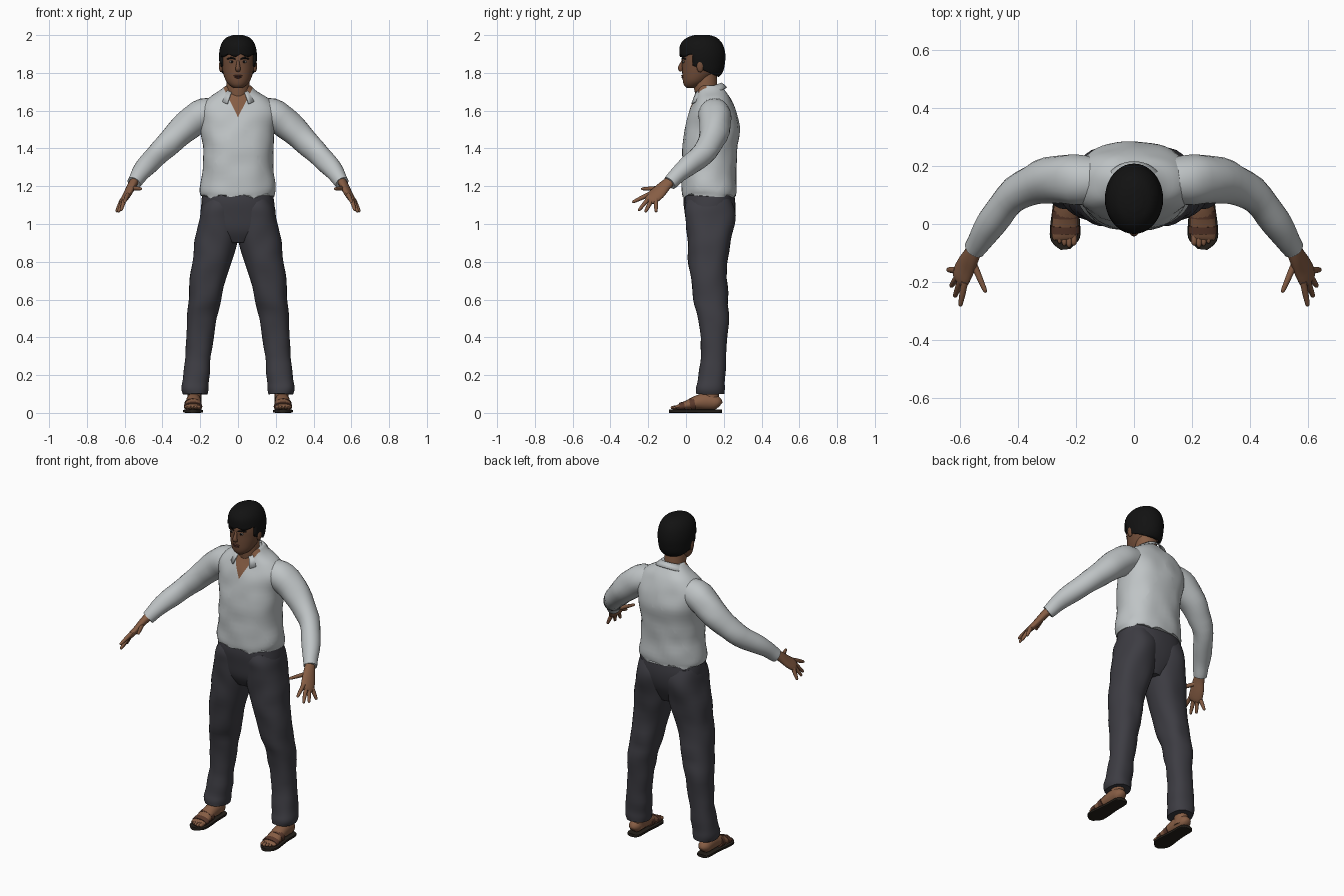
import bpy, bmesh, math
from mathutils import Vector, Matrix, noise

if "Cube" in bpy.data.objects:
    bpy.data.objects.remove(bpy.data.objects["Cube"])


def material(name, *rgb):
    m = bpy.data.materials.new(name)
    m.use_nodes = True
    m.diffuse_color = (*rgb, 1)
    m.node_tree.nodes["Principled BSDF"].inputs["Base Color"].default_value = (*rgb, 1)
    return m


SHIRT = material("pale grey cloth", 0.52, 0.55, 0.56)
TROUSERS = material("charcoal cloth", 0.047, 0.046, 0.056)
SKIN = material("brown skin", 0.24, 0.11, 0.058)
FACE = material("face skin", 0.17, 0.077, 0.042)
HAIR = material("black hair", 0.006, 0.006, 0.006)
SOLE = material("dark sole", 0.018, 0.014, 0.01)
STRAP = material("leather strap", 0.1, 0.04, 0.024)
LIPS = material("lips", 0.1, 0.035, 0.025)
EYE = material("eye white", 0.28, 0.25, 0.23)


def finish(bm, name, mats, mirror=False, wrinkle=0.0, thick=0.0):
    """Turn a bmesh into a smooth object, optionally creased, thickened, mirrored."""
    bm.normal_update()
    if wrinkle:
        for v in bm.verts:
            v.co += v.normal * wrinkle * noise.noise(v.co * 11)
    mesh = bpy.data.meshes.new(name)
    bm.to_mesh(mesh)
    bm.free()
    for m in mats:
        mesh.materials.append(m)
    mesh.shade_smooth()
    mesh.set_sharp_from_angle(angle=math.radians(50))
    obj = bpy.data.objects.new(name, mesh)
    bpy.context.collection.objects.link(obj)
    if thick:
        mod = obj.modifiers.new("thickness", 'SOLIDIFY')
        mod.thickness, mod.offset = thick, -1
    if mirror:
        mod = obj.modifiers.new("mirror", 'MIRROR')
        mod.use_mirror_merge = False
    return obj


def smooth_rows(rows, steps):
    """Catmull-Rom interpolation of rows of numbers."""
    out = []
    for i in range(len(rows) - 1):
        quad = (rows[max(i - 1, 0)], rows[i], rows[i + 1], rows[min(i + 2, len(rows) - 1)])
        for k in range(steps):
            t = k / steps
            out.append([b + t * (c - a) / 2 + t * t * (a - 2.5 * b + 2 * c - d / 2)
                        + t ** 3 * (1.5 * (b - c) + (d - a) / 2) for a, b, c, d in zip(*quad)])
    return out + [list(rows[-1])]


def skin_rings(rings, n, power):
    """Bridge superellipse rings given as (centre, u, v)."""
    bm = bmesh.new()
    loops = []
    for centre, u, v in rings:
        loop = []
        for k in range(n):
            c, s = math.cos(math.tau * k / n), math.sin(math.tau * k / n)
            a, b = (math.copysign(abs(w) ** (2 / power), w) for w in (c, s))
            loop.append(bm.verts.new(centre + u * a + v * b))
        loops.append(loop)
    for low, high in zip(loops, loops[1:]):
        for k in range(n):
            j = (k + 1) % n
            bm.faces.new((low[k], low[j], high[j], high[k]))
    bm.faces.new(loops[0])
    bm.faces.new(loops[-1])
    bmesh.ops.recalc_face_normals(bm, faces=bm.faces)
    return bm


def loft(rows, n=32, steps=4, power=2.0):
    """Upright body from rows (z, x0, x1, y0, y1)."""
    return skin_rings([(Vector(((a + b) / 2, (c + d) / 2, z)), Vector(((b - a) / 2, 0, 0)),
                        Vector((0, (d - c) / 2, 0))) for z, a, b, c, d in smooth_rows(rows, steps)], n, power)


def centred(rows):
    return [(z, -w, w, f, b) for z, w, f, b in rows]


def tube(rows, side=(0, 0, 1), n=16, steps=3, power=2.0):
    """Body along a path of rows (x, y, z, side radius, normal radius)."""
    rows = smooth_rows(rows, steps)
    pts = [Vector(r[:3]) for r in rows]
    rings = []
    for i, r in enumerate(rows):
        t = (pts[min(i + 1, len(pts) - 1)] - pts[max(i - 1, 0)]).normalized()
        u = Vector(side)
        u = (u - t * u.dot(t)).normalized()
        rings.append((pts[i], u * r[3], t.cross(u) * r[4]))
    return skin_rings(rings, n, power)


def ball(name, centre, radii, mat, mirror=True):
    bm = bmesh.new()
    bmesh.ops.create_uvsphere(bm, u_segments=16, v_segments=10, radius=1,
                              matrix=Matrix.Translation(centre) @ Matrix.Diagonal((*radii, 1)))
    return finish(bm, name, [mat], mirror)


def cut(bm, point, normal):
    bmesh.ops.bisect_plane(bm, geom=bm.verts[:] + bm.edges[:] + bm.faces[:],
                           plane_co=point, plane_no=normal)


# Shirt body with a V opening and an uneven hem
bm = loft(centred([(1.15, .192, -.018, .265), (1.19, .2, -.024, .268), (1.3, .184, -.022, .265),
                   (1.42, .187, -.018, .277), (1.52, .2, -.002, .283), (1.6, .205, .02, .262),
                   (1.66, .165, .045, .238), (1.7, .105, .06, .212), (1.73, .066, .065, .19)]),
          n=48, power=2.3)
for v in bm.verts:
    if v.co.z < 1.152:
        v.co.z += .009 * math.sin(v.co.x * 55) + .004 * math.sin(v.co.x * 140)
slope, tip = 0.5, 1.565
for sign in (-1, 1):
    cut(bm, (0, 0, tip), (sign, 0, -slope))
for f in bm.faces:
    c = f.calc_center_median()
    f.material_index = int(c.y < .11 and abs(c.x) < slope * (c.z - tip))
finish(bm, "shirt_body", [SHIRT, SKIN], wrinkle=.007)

# Sleeves
finish(tube([(.1, .15, 1.6, .07, .075), (.2, .152, 1.57, .087, .088), (.295, .15, 1.495, .077, .078),
             (.405, .105, 1.39, .062, .06), (.49, .005, 1.3, .052, .052), (.54, -.07, 1.235, .041, .041),
             (.552, -.088, 1.218, .038, .038)], n=24, steps=4),
       "sleeve", [SHIRT], mirror=True, wrinkle=.007)

# Folded collar
bm = bmesh.new()
previous = None
for k in range(33):
    a = math.radians(32 + 296 * k / 32)
    s, c = math.sin(a), math.cos(a)
    top = 1.722 - .027 * c
    pair = [bm.verts.new((.068 * s, .115 - .075 * c, top)),
            bm.verts.new((.108 * s, .115 - .102 * c, top - .045 - .02 * c))]
    if previous:
        bm.faces.new((previous[0], previous[1], pair[1], pair[0]))
    previous = pair
finish(bm, "collar", [SHIRT], thick=.006)

# Trousers: hips and legs
finish(loft(centred([(.9, .07, .04, .2), (.96, .16, .01, .23), (1.02, .192, -.002, .252),
                     (1.1, .193, -.012, .262), (1.17, .183, -.008, .255)]), power=2.4),
       "trouser_hips", [TROUSERS], wrinkle=.004)
finish(loft([(.1, .163, .288, .05, .205), (.13, .155, .297, .05, .208), (.18, .152, .296, .066, .206),
             (.3, .143, .28, .08, .212), (.5, .112, .27, .066, .226), (.6, .09, .26, .04, .222),
             (.75, .048, .247, .02, .217), (.88, .008, .235, .01, .232), (1.0, -.01, .21, 0, .256),
             (1.08, 0, .196, -.008, .258), (1.13, .02, .18, .01, .24)], power=2.3),
       "trouser_leg", [TROUSERS], mirror=True, wrinkle=.008)

# Neck and head
finish(loft(centred([(1.6, .05, .07, .17), (1.68, .058, .05, .168), (1.75, .061, .04, .165),
                     (1.82, .06, .05, .16)]), n=24), "neck", [SKIN])
finish(loft(centred([(1.72, .022, .004, .05), (1.735, .045, -.01, .085), (1.76, .065, -.017, .12),
                     (1.8, .079, -.02, .16), (1.84, .086, -.021, .182), (1.88, .088, -.022, .19),
                     (1.93, .082, -.01, .18), (1.97, .05, .03, .15)])), "head", [FACE])
finish(tube([(0, -.016, 1.868, .007, .005), (0, -.024, 1.845, .009, .01), (0, -.03, 1.822, .014, .013),
             (0, -.022, 1.81, .011, .006)], side=(1, 0, 0)), "nose", [FACE])
ball("eye", (.033, -.013, 1.859), (.014, .006, .006), EYE)
ball("pupil", (.033, -.018, 1.859), (.006, .003, .006), HAIR)
ball("upper_lip", (0, -.018, 1.785), (.023, .008, .005), LIPS, False)
ball("lower_lip", (0, -.017, 1.776), (.018, .008, .005), LIPS, False)
ball("ear", (.09, .075, 1.835), (.011, .019, .032), FACE)
finish(tube([(.013, -.021, 1.872, .003, .003), (.035, -.017, 1.879, .005, .005),
             (.058, -.002, 1.873, .003, .003)]), "eyebrow", [HAIR], mirror=True)

# Hair cap cut along the fringe, sideburn and nape
bm = loft(centred([(1.76, .06, .06, .155), (1.8, .088, 0, .193), (1.85, .098, -.028, .206),
                   (1.9, .1, -.034, .208), (1.95, .09, -.03, .195), (1.985, .064, .002, .165),
                   (2.0, .028, .045, .125)]), n=40)
fringe, temple, slant = 1.892, .035, .45
cut(bm, (0, 0, fringe), (0, 0, 1))
cut(bm, (0, temple, 0), (0, 1, 0))
cut(bm, (0, temple, 1.84), (0, slant, 1))
gone = []
for f in bm.faces:
    c = f.calc_center_median()
    if c.z < 1.84 - slant * (c.y - temple) or (c.z < fringe and c.y < temple):
        gone.append(f)
bmesh.ops.delete(bm, geom=gone, context='FACES')
for v in bm.verts:
    if abs(v.co.z - fringe) < .001 and v.co.y < temple:
        v.co.z += .008 * math.sin(v.co.x * 90)
finish(bm, "hair", [HAIR], thick=.016)

# Hands
across = (.035, .05, -.03)
finish(tube([(.545, -.075, 1.232, .028, .024), (.563, -.112, 1.202, .034, .022),
             (.583, -.15, 1.163, .042, .019), (.601, -.188, 1.132, .041, .016),
             (.606, -.2, 1.122, .025, .008)], side=across), "palm", [SKIN], mirror=True)
fingers = {
    "index_finger": ((.585, -.2, 1.155), (.601, -.284, 1.115)),
    "middle_finger": ((.597, -.192, 1.142), (.62, -.252, 1.07)),
    "ring_finger": ((.607, -.178, 1.133), (.633, -.216, 1.063)),
    "little_finger": ((.613, -.16, 1.13), (.644, -.158, 1.063)),
    "thumb": ((.56, -.125, 1.19), (.512, -.237, 1.186)),
}
for name, (root, end) in fingers.items():
    root, end = Vector(root), Vector(end)
    rows = [(*root.lerp(end, t), r, r) for t, r in ((0, .012), (.4, .0115), (.8, .009), (.95, .007), (1, .003))]
    finish(tube(rows, n=10, steps=2), name, [SKIN], mirror=True)

# Feet
wide = (1, 0, 0)
finish(tube([(.235, .183, .042, .015, .015), (.235, .165, .052, .035, .035), (.235, .11, .06, .04, .045),
             (.236, .06, .055, .041, .038), (.238, 0, .04, .045, .023), (.24, -.04, .031, .044, .014),
             (.24, -.052, .028, .04, .009)], side=wide), "foot", [SKIN], mirror=True)
finish(tube([(.23, .13, .04, .037, .045), (.23, .132, .1, .036, .042), (.225, .135, .17, .04, .045)],
            side=wide), "ankle", [SKIN], mirror=True)
for k, reach in enumerate((-.074, -.08, -.075, -.067, -.056)):
    x = .208 + .0165 * k
    r = .011 - .0009 * k
    finish(tube([(x, -.03, .029, r, r), (x, reach + .012, .028, r, r), (x, reach, .026, r * .4, r * .4)],
                side=wide, n=10), "toe", [SKIN], mirror=True)

# Sandals
finish(tube([(.236, .19, .009, .018, .009), (.236, .17, .009, .04, .009), (.236, .08, .009, .043, .009),
             (.238, -.02, .009, .053, .009), (.239, -.06, .009, .046, .009), (.237, -.088, .009, .016, .009)],
            side=wide, power=5), "sandal_sole", [SOLE], mirror=True)
for y, z, w, h in ((.035, .047, .046, .034), (-.02, .036, .049, .022)):
    finish(tube([(.238, y + .013, z, w, h + .003), (.238, y - .013, z - .005, w, h)], side=wide, n=24),
           "sandal_strap", [STRAP], mirror=True)
